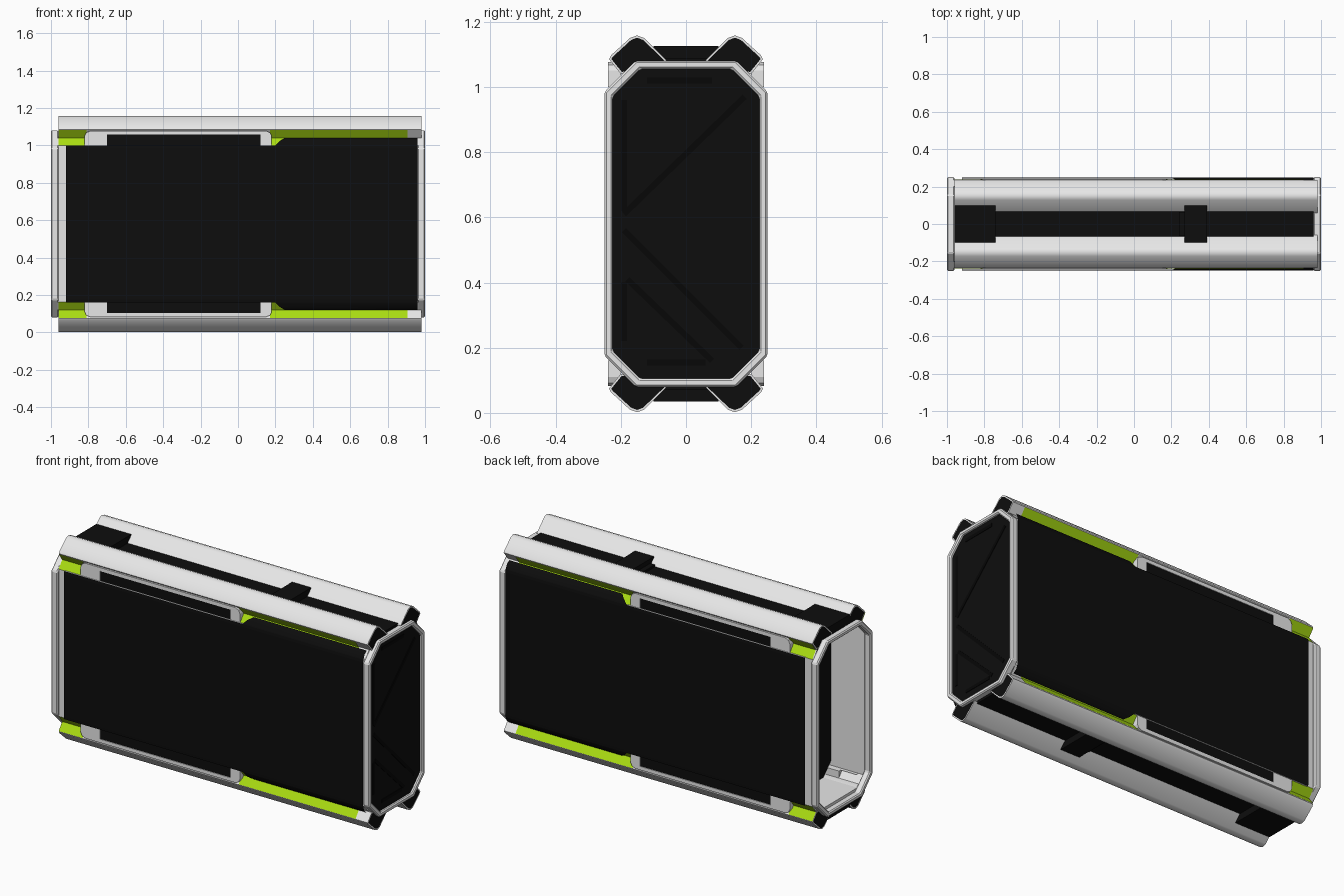
import bpy, bmesh, math
from mathutils import Vector, Matrix

if "Cube" in bpy.data.objects:
    bpy.data.objects.remove(bpy.data.objects["Cube"])

MID = 0.58  # height of the horizontal symmetry plane


def material(name, rgb):
    m = bpy.data.materials.new(name)
    m.use_nodes = True
    m.diffuse_color = (*rgb, 1)
    m.node_tree.nodes["Principled BSDF"].inputs["Base Color"].default_value = (*rgb, 1)
    return m


LIGHT = material("light grey", (0.8, 0.8, 0.8))
BLACK = material("black", (0.004, 0.004, 0.004))
GREEN = material("lime green", (0.4, 0.72, 0.006))
GROOVE = material("deep black", (0.002, 0.002, 0.002))


def finish(name, bm, *mats, smooth=False):
    me = bpy.data.meshes.new(name)
    bm.to_mesh(me)
    bm.free()
    ob = bpy.data.objects.new(name, me)
    bpy.context.collection.objects.link(ob)
    for m in mats:
        me.materials.append(m)
    if smooth:
        bpy.ops.object.select_all(action="DESELECT")
        ob.select_set(True)
        bpy.context.view_layer.objects.active = ob
        bpy.ops.object.shade_smooth_by_angle(angle=math.radians(40))
    return ob


def four_way(bm):
    """Mirror a quarter model across y = 0, then across the middle height."""
    for axis, centre in ((1, 0), (2, MID)):
        geom = bm.verts[:] + bm.edges[:] + bm.faces[:]
        copy = bmesh.ops.duplicate(bm, geom=geom)["geom"]
        for v in (g for g in copy if isinstance(g, bmesh.types.BMVert)):
            v.co[axis] = 2 * centre - v.co[axis]
        bmesh.ops.reverse_faces(bm, faces=[g for g in copy if isinstance(g, bmesh.types.BMFace)])


def sheet(name, profile, x0, x1, mat, smooth=False):
    """Outward-facing skin swept along x; x0 may vary per profile point."""
    bm = bmesh.new()
    starts = x0 if isinstance(x0, list) else [x0] * len(profile)
    rows = [(bm.verts.new((s, y, z)), bm.verts.new((x1, y, z))) for s, (y, z) in zip(starts, profile)]
    for a, b in zip(rows, rows[1:]):
        bm.faces.new((a[0], b[0], b[1], a[1]))
    four_way(bm)
    return finish(name, bm, mat, smooth=smooth)


def prism(bm, pts, depth):
    """Solid from a flat outline of 3D points pushed along depth."""
    face = bm.faces.new([bm.verts.new(p) for p in pts])
    ext = bmesh.ops.extrude_face_region(bm, geom=[face])["geom"]
    bmesh.ops.translate(bm, vec=depth, verts=[g for g in ext if isinstance(g, bmesh.types.BMVert)])
    bmesh.ops.recalc_face_normals(bm, faces=bm.faces[:])


def box(bm, lo, hi):
    lo, hi = Vector(lo), Vector(hi)
    size = hi - lo
    bmesh.ops.create_cube(bm, size=1, matrix=Matrix.Translation((lo + hi) / 2) @ Matrix.Diagonal((*size, 1)))


def octagon(x, half, height, cut):
    quarter = [(half, height - cut), (half - cut, height)]
    loop = quarter + [(-y, z) for y, z in quarter[::-1]]
    loop += [(-y, -z) for y, z in loop]
    return [(x, y, MID + z) for y, z in loop]


# End frames: octagonal rings
for name, x0, x1 in (("right_end_frame", 0.96, 1.0), ("left_end_frame", -1.0, -0.96)):
    bm = bmesh.new()
    loops = [octagon(x0, 0.25, 0.5, 0.095), octagon(x1, 0.25, 0.5, 0.095),
             octagon(x1, 0.225, 0.475, 0.085), octagon(x0, 0.225, 0.475, 0.085)]
    loops = [[bm.verts.new(p) for p in lp] for lp in loops]
    for k in range(4):
        a, b = loops[k], loops[(k + 1) % 4]
        for i in range(8):
            j = (i + 1) % 8
            bm.faces.new((a[i], a[j], b[j], b[i]))
    bmesh.ops.recalc_face_normals(bm, faces=bm.faces[:])
    ring = finish(name, bm, LIGHT)
    bevel = ring.modifiers.new("soft edges", "BEVEL")
    bevel.width = 0.006

# Closed end panel, and the set-back bulkhead at the open end
for name, x, flip in (("end_panel", 0.985, False), ("bulkhead", -0.75, True)):
    bm = bmesh.new()
    f = bm.faces.new([bm.verts.new(p) for p in octagon(x, 0.228, 0.478, 0.085)])
    f.normal_update()
    if (f.normal.x < 0) != flip:
        f.normal_flip()
    finish(name, bm, BLACK)

# Shallow lines on the end panel
bm = bmesh.new()
for y0, z0, y1, z1 in ((-0.19, 0.61, 0.18, 0.97), (-0.19, 0.56, 0.17, 0.2),
                       (-0.18, 0.41, 0.08, 0.16), (-0.12, 1.02, 0.08, 1.02),
                       (-0.19, 0.22, -0.19, 0.4), (-0.19, 0.62, -0.19, 0.96),
                       (-0.12, 0.155, 0.06, 0.155)):
    a, b = Vector((0.985, y0, z0)), Vector((0.985, y1, z1))
    side = (b - a).normalized().cross(Vector((1, 0, 0))) * 0.009
    prism(bm, [a + side, b + side, b - side, a - side], (0.003, 0, 0))
finish("end_panel_lines", bm, GROOVE)

# Inner shell and outer side panels
sheet("inner_shell", [(0.235, MID), (0.235, 1.0), (0.2, 1.04)], -0.965, 0.965, LIGHT)
sheet("side_panel", [(0.248, MID), (0.248, 0.985), (0.246, 1.0)], -0.92, 0.96, BLACK)
sheet("panel_shoulder", [(0.246, 1.0), (0.236, 1.025), (0.215, 1.04)],
      [0.2, 0.225, 0.25], 0.96, BLACK, smooth=True)
sheet("panel_ledge", [(0.246, 1.0), (0.215, 1.0)], -0.92, 0.2, LIGHT)

# Corner rails with dark ends framed by a thin rim
rail = [(0.2, 1.04), (0.236, 1.085), (0.23, 1.097), (0.172, 1.15), (0.15, 1.158),
        (0.128, 1.15), (0.06, 1.082), (0.1, 1.045)]
bm = bmesh.new()
prism(bm, [(-0.96, y, z) for y, z in rail], (1.94, 0, 0))
ends = [f for f in bm.faces if abs(f.normal.x) > 0.9]
bmesh.ops.inset_individual(bm, faces=ends, thickness=0.007)
for f in ends:
    f.material_index = 1
four_way(bm)
finish("corner_rails", bm, LIGHT, BLACK, smooth=True)

# Lime strips under the rails
sheet("rail_strip", [(0.238, 0.998), (0.206, 1.04), (0.238, 1.082)], -0.96, -0.81, GREEN)
sheet("rail_strip_long", [(0.238, 0.998), (0.206, 1.04), (0.238, 1.082)], 0.17, 0.905, GREEN)

# Grip brackets with dark recesses
bracket = [(-0.82, 1.0), (-0.82, 1.05), (-0.812, 1.068), (-0.79, 1.077), (0.15, 1.077),
           (0.172, 1.068), (0.18, 1.05), (0.18, 1.0), (0.12, 1.0), (0.12, 1.057),
           (-0.7, 1.057), (-0.7, 1.0)]
bm = bmesh.new()
prism(bm, [(x, 0.2, z) for x, z in bracket], (0, 0.04, 0))
four_way(bm)
finish("grip_brackets", bm, LIGHT)
sheet("grip_recess", [(0.236, 1.0), (0.236, 1.057)], -0.7, 0.12, BLACK)

# Decks between the rails, dark spine and cross blocks
bm = bmesh.new()
box(bm, (-0.965, -0.16, 1.04), (0.965, 0.16, 1.06))
box(bm, (-0.965, -0.16, 2 * MID - 1.06), (0.965, 0.16, 2 * MID - 1.04))
finish("decks", bm, LIGHT)
bm = bmesh.new()
for x0, x1, half, top in ((-0.96, 0.96, 0.075, 1.088), (-0.96, -0.74, 0.1, 1.125),
                          (0.27, 0.39, 0.1, 1.125), (0.24, 0.28, 0.065, 1.1)):
    box(bm, (x0, -half, 1.06), (x1, half, top))
    box(bm, (x0, -half, 2 * MID - top), (x1, half, 2 * MID - 1.06))
finish("spines_and_blocks", bm, BLACK)
